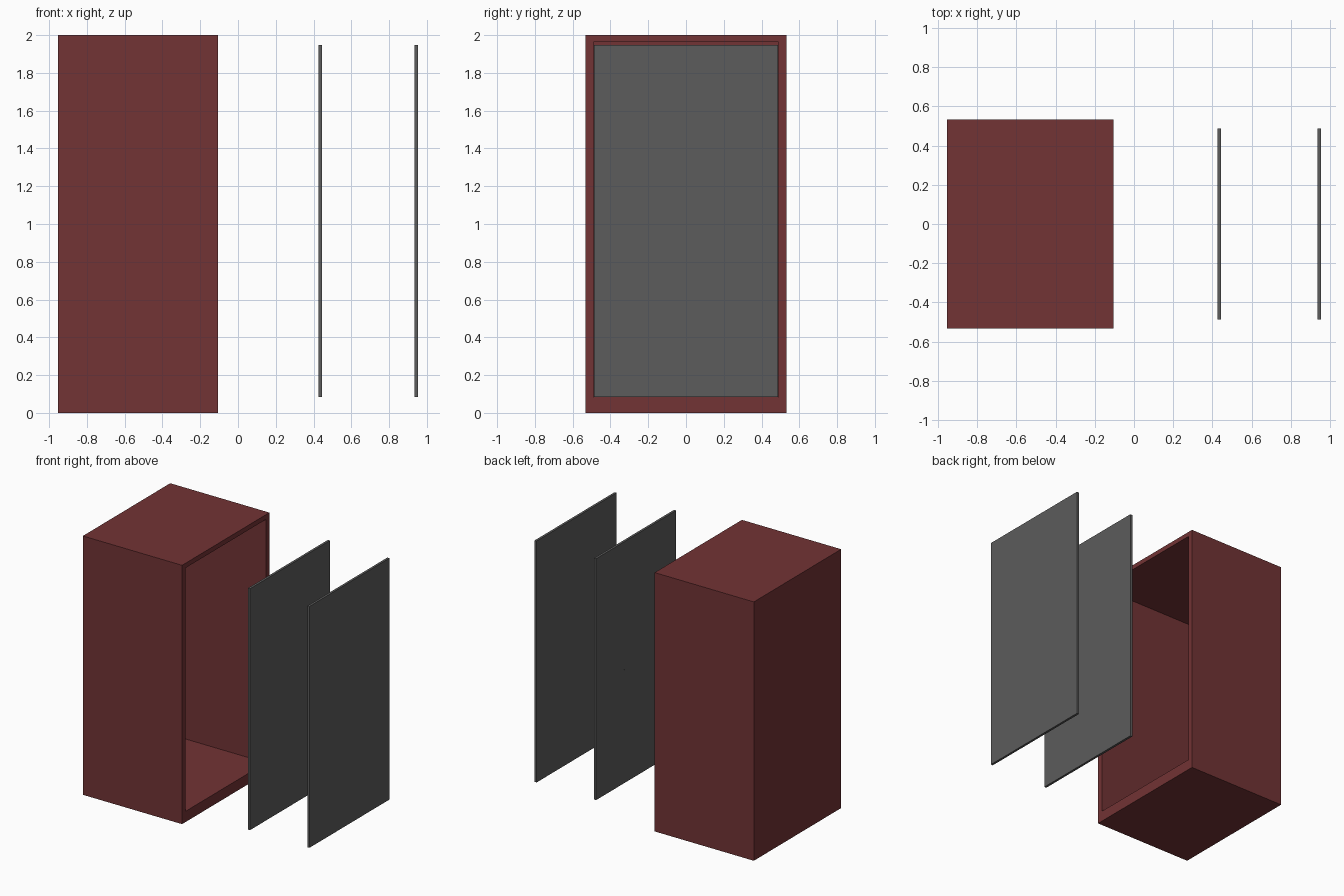
import bpy, bmesh, math
from mathutils import Matrix, Vector

if "Cube" in bpy.data.objects:
    bpy.data.objects.remove(bpy.data.objects["Cube"])


def material(name, rgb):
    m = bpy.data.materials.new(name)
    m.diffuse_color = (*rgb, 1.0)
    m.use_nodes = True
    m.node_tree.nodes["Principled BSDF"].inputs["Base Color"].default_value = m.diffuse_color
    return m


RED = material("dark red", (0.168, 0.033, 0.035))
GREY = material("dark grey", (0.107, 0.107, 0.107))


def finish(name, bm, mat):
    me = bpy.data.meshes.new(name)
    bmesh.ops.recalc_face_normals(bm, faces=bm.faces[:])
    bm.to_mesh(me)
    bm.free()
    me.materials.append(mat)
    ob = bpy.data.objects.new(name, me)
    bpy.context.collection.objects.link(ob)
    return ob


def box(lo, hi):
    bm = bmesh.new()
    lo, hi = Vector(lo), Vector(hi)
    bmesh.ops.create_cube(bm, size=1, matrix=Matrix.Translation((lo + hi) / 2)
                          @ Matrix.Diagonal((*(hi - lo), 1)))
    return bm


# Cabinet: box whose +x side is cut open, leaving a frame and hollow inside
bm = box((-0.953, -0.533, 0), (-0.105, 0.533, 2))
front = max(bm.faces, key=lambda f: f.calc_center_median().x)
bmesh.ops.inset_individual(bm, faces=[front], thickness=0.03)
for v in front.verts:
    v.co.y = math.copysign(0.491, v.co.y)
    v.co.z = 1.963 if v.co.z > 1 else 0.083
ext = bmesh.ops.extrude_discrete_faces(bm, faces=[front])
for v in ext["faces"][0].verts:
    v.co.x = -0.935
finish("cabinet", bm, RED)

# Two loose door panels standing clear of the opening
for name, x in (("inner_panel", 0.426), ("outer_panel", 0.935)):
    finish(name, box((x, -0.488, 0.083), (x + 0.018, 0.488, 1.948)), GREY)

# Tiny pin through the inner panel
bm = bmesh.new()
bmesh.ops.create_cone(bm, cap_ends=True, segments=12, radius1=0.006, radius2=0.006,
                      depth=0.02, matrix=Matrix.Translation((0.435, 0.14, 0.96))
                      @ Matrix.Rotation(math.pi / 2, 4, 'Y'))
finish("panel_pin", bm, GREY)
